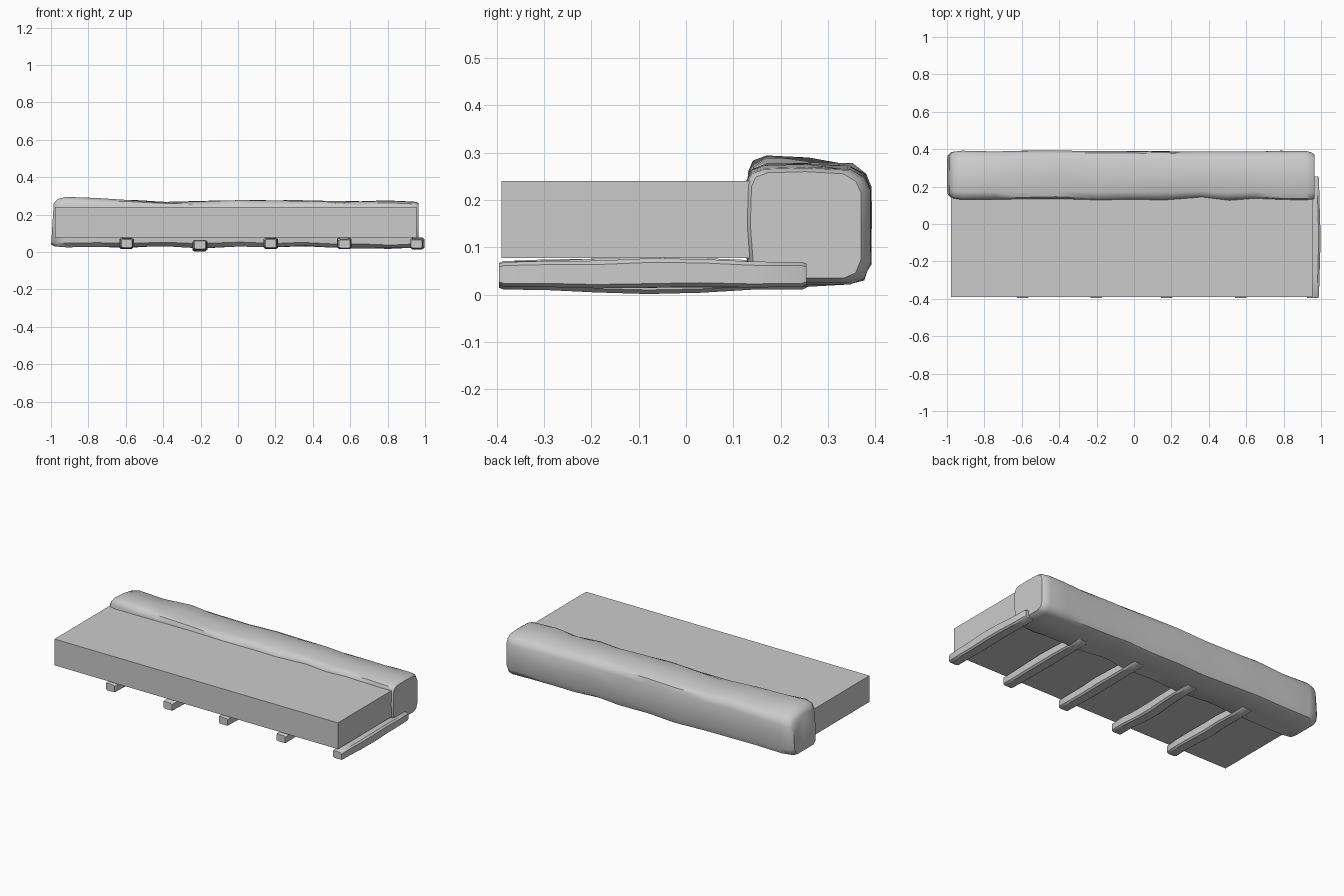
import bpy, bmesh, math, random
from mathutils import Vector

if "Cube" in bpy.data.objects:
    bpy.data.objects.remove(bpy.data.objects["Cube"])

random.seed(4)


def finish(name, bm, smooth=None):
    bmesh.ops.recalc_face_normals(bm, faces=bm.faces[:])
    mesh = bpy.data.meshes.new(name)
    bm.to_mesh(mesh)
    bm.free()
    obj = bpy.data.objects.new(name, mesh)
    bpy.context.collection.objects.link(obj)
    if smooth:
        bpy.ops.object.select_all(action='DESELECT')
        obj.select_set(True)
        bpy.context.view_layer.objects.active = obj
        bpy.ops.object.shade_smooth_by_angle(angle=math.radians(smooth))
    return obj


def loft(name, rings, smooth):
    """Skin a list of equal-length point rings and cap both ends."""
    bm = bmesh.new()
    rows = [[bm.verts.new(p) for p in ring] for ring in rings]
    n = len(rows[0])
    for a, b in zip(rows, rows[1:]):
        for i in range(n):
            j = (i + 1) % n
            bm.faces.new((a[i], a[j], b[j], b[i]))
    bm.faces.new(rows[0])
    bm.faces.new(rows[-1])
    return finish(name, bm, smooth)


# Flat slab
bm = bmesh.new()
bmesh.ops.create_cube(bm, size=1)
for v in bm.verts:
    v.co = Vector((-0.012 + v.co.x * 1.934, -0.1 + v.co.y * 0.58, 0.159 + v.co.z * 0.162))
finish("slab", bm)

# Hewn log along the back: unit section (y, z), scaled between limits at each station
section = [(0.03, 0.08), (0.12, 0.0), (0.5, 0.0), (0.84, 0.0), (0.95, 0.05), (1.0, 0.18),
           (1.0, 0.5), (1.0, 0.80), (0.95, 0.91), (0.84, 0.98), (0.5, 1.0), (0.16, 0.99),
           (0.05, 0.95), (0.01, 0.86), (0.0, 0.5)]
# x, y min, y max, z min, z max
stations = [(-0.985, 0.155, 0.365, 0.04, 0.262), (-0.965, 0.135, 0.385, 0.03, 0.285),
            (-0.92, 0.128, 0.392, 0.025, 0.297), (-0.75, 0.13, 0.39, 0.03, 0.288),
            (-0.58, 0.128, 0.39, 0.025, 0.282), (-0.40, 0.132, 0.39, 0.03, 0.27),
            (-0.20, 0.125, 0.388, 0.022, 0.27), (0.0, 0.13, 0.388, 0.03, 0.276),
            (0.18, 0.128, 0.386, 0.026, 0.274), (0.35, 0.138, 0.386, 0.03, 0.274),
            (0.50, 0.127, 0.384, 0.022, 0.272), (0.65, 0.135, 0.385, 0.022, 0.27),
            (0.80, 0.126, 0.388, 0.02, 0.272), (0.92, 0.124, 0.39, 0.022, 0.270),
            (0.950, 0.126, 0.383, 0.026, 0.268), (0.965, 0.136, 0.37, 0.035, 0.26)]
rings = []
for k, (x, y0, y1, z0, z1) in enumerate(stations):
    ring = []
    inner = 2 < k < len(stations) - 3
    for y, z in section:
        lean = 0.014 * (1 - z) if k < 2 else 0      # left end slants outward at its foot
        wob = 0.004 if inner else 0
        ring.append((x - lean + (random.uniform(-0.02, 0.02) if inner else 0),
                     y0 + y * (y1 - y0) + random.uniform(-wob, wob),
                     z0 + z * (z1 - z0) + random.uniform(-wob, wob)))
    rings.append(ring)
# Left end top drops towards the back
for ring in rings[:4]:
    for i, (x, y, z) in enumerate(ring):
        if z > 0.2:
            ring[i] = (x, y, z - max(0, y - 0.2) * 0.12)
loft("log", rings, 40)

# Rough bearers under the slab: centre x, height offset, mid sag
bearers = [(-0.595, 0.002, 0.003), (-0.203, -0.006, -0.004), (0.175, 0.002, 0.0),
           (0.57, 0.0, 0.003), (0.955, 0.0, 0.002)]
c = 0.72
octagon = [(-1, -c), (-c, -1), (c, -1), (1, -c), (1, c), (c, 1), (-c, 1), (-1, c)]
lengths = [-0.395, -0.385, -0.30, -0.19, -0.08, 0.03, 0.14, 0.245, 0.255]
for k, (cx, dz, sag) in enumerate(bearers):
    rings = []
    for i, y in enumerate(lengths):
        end = i in (0, len(lengths) - 1)
        bulge = 1 - min(1, abs(y + 0.08) / 0.3)
        hw = (0.029 if end else 0.034) + 0.004 * bulge
        hh = (0.022 if end else 0.026) + 0.005 * bulge
        w = 0 if end or i in (1, 7) else 0.004
        ox, oz = random.uniform(-w, w), random.uniform(-w, w) * 0.6
        if k == 4:
            ox = 0.005 * bulge
        rings.append([(cx + ox + px * hw, y, 0.043 + dz + sag * bulge + oz + pz * hh)
                      for px, pz in octagon])
    loft(f"bearer_{k + 1}", rings, 35)
